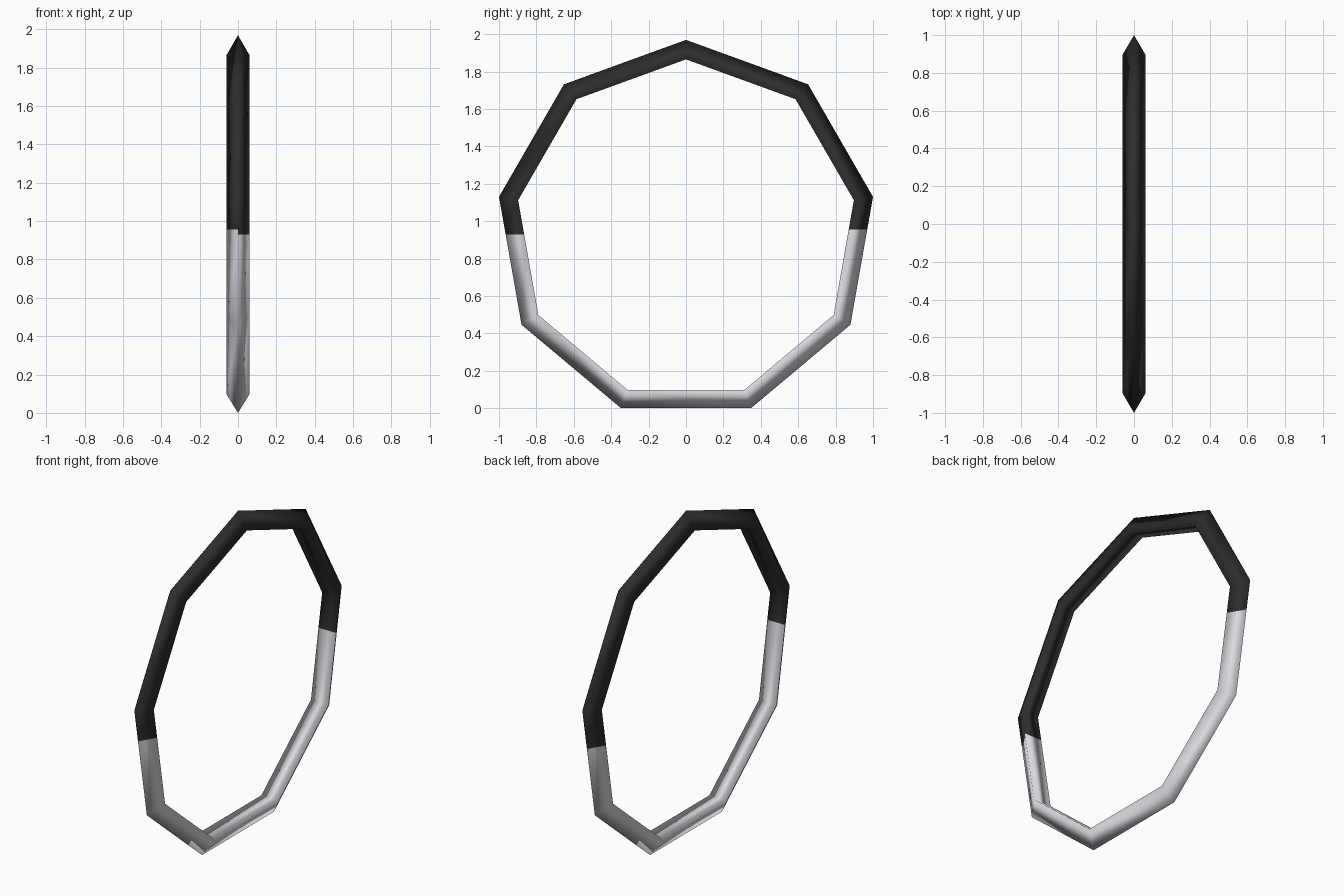
import bpy, bmesh, math

if "Cube" in bpy.data.objects:
    bpy.data.objects.remove(bpy.data.objects["Cube"])

def material(name, rgb):
    m = bpy.data.materials.new(name)
    m.diffuse_color = (*rgb, 1)
    m.use_nodes = True
    m.node_tree.nodes["Principled BSDF"].inputs["Base Color"].default_value = m.diffuse_color
    return m

SIDES, MAJOR, MINOR, CENTRE_Z = 9, 0.946, 0.0693, 0.954

# Nine-sided ring with a triangular section, ridge pointing outwards
bm = bmesh.new()
loops = []
for i in range(SIDES):
    a = 2 * math.pi * i / SIDES
    loop = []
    for j in range(3):
        b = 2 * math.pi * j / 3
        r = MAJOR + MINOR * math.cos(b)
        loop.append(bm.verts.new((MINOR * math.sin(b), r * math.sin(a),
                                  CENTRE_Z + r * math.cos(a))))
    loops.append(loop)
for i in range(SIDES):
    p, q = loops[i], loops[(i + 1) % SIDES]
    for j in range(3):
        k = (j + 1) % 3
        bm.faces.new((p[j], q[j], q[k], p[k]))
bmesh.ops.recalc_face_normals(bm, faces=bm.faces[:])

# Cut the ring where the two colours meet (slightly stepped from face to face)
LEVELS = (0.88, 0.91, 0.93, 0.956)
for z in LEVELS:
    bmesh.ops.bisect_plane(bm, geom=bm.verts[:] + bm.edges[:] + bm.faces[:],
                           plane_co=(0, 0, z), plane_no=(0, 0, 1))

def split_height(c):
    if abs(c.x) < 0.01:                       # inner face
        return LEVELS[3] if c.y < 0 else LEVELS[1]
    if c.y < 0:
        return LEVELS[2] if c.x > 0 else LEVELS[3]
    return LEVELS[3] if c.x > 0 else LEVELS[0]

for f in bm.faces:
    c = f.calc_center_median()
    f.material_index = 0 if c.z > split_height(c) else 1
    f.smooth = True

mesh = bpy.data.meshes.new("ring")
bm.to_mesh(mesh)
bm.free()
mesh.materials.append(material("black", (0.026, 0.026, 0.026)))
mesh.materials.append(material("light grey", (0.70, 0.70, 0.74)))
bpy.context.collection.objects.link(bpy.data.objects.new("ring", mesh))
